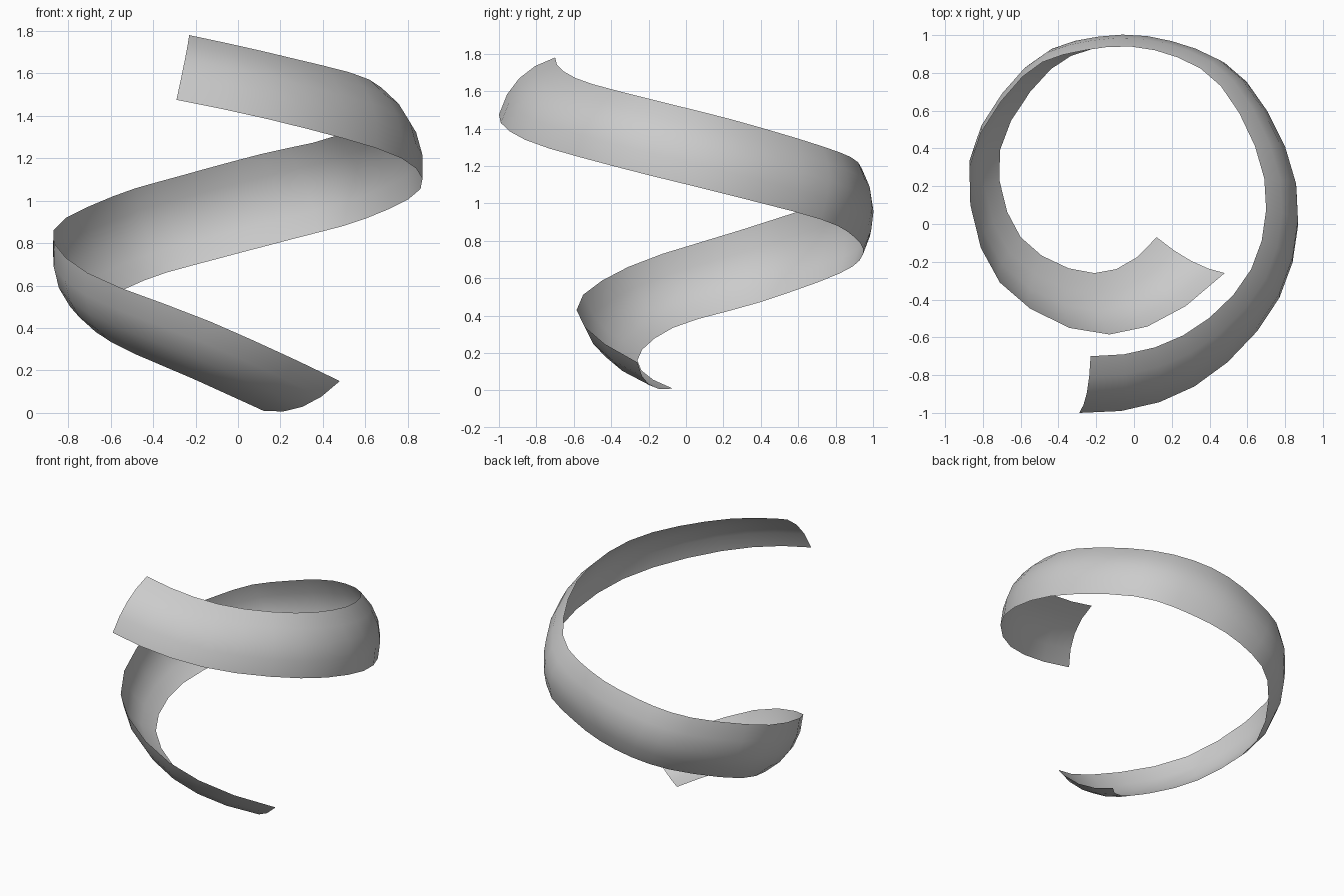
import bpy
import bmesh
from mathutils import Vector

cube = bpy.data.objects.get("Cube")
if cube:
    bpy.data.objects.remove(cube, do_unlink=True)

# Guide points along the upper and lower rims, from the top end to the bottom end
UPPER = [(-.23, -.7, 1.78), (.26, -.59, 1.67), (.62, -.24, 1.57), (.69, .24, 1.45),
         (.46, .73, 1.305), (.11, .92, 1.22), (-.26, .92, 1.12), (-.59, .78, 1.02),
         (-.87, .3, .86), (-.71, -.31, .66), (-.13, -.585, .43), (.48, -.26, .15)]
LOWER = [(-.29, -1, 1.475), (.32, -.86, 1.34), (.77, -.39, 1.2), (.86, .19, 1.055),
         (.6, .72, .915), (.26, .9, .82), (-.1, .945, .725), (-.44, .82, .625),
         (-.71, .39, .47), (-.6, -.07, .335), (-.21, -.26, .16), (.12, -.07, .01)]
STEPS = 3        # segments between neighbouring guide points
ACROSS = 4       # segments across the ribbon
BULGE = .06      # outward crown of the ribbon's cross-section


def smooth_path(points):
    """Return a rounded path that passes through every guide point."""
    pts = [Vector(p) for p in points]
    before = 3 * pts[0] - 3 * pts[1] + pts[2]
    after = 3 * pts[-1] - 3 * pts[-2] + pts[-3]
    pts = [before] + pts + [after]
    path = []
    for a, b, c, d in zip(pts, pts[1:], pts[2:], pts[3:]):
        for step in range(STEPS):
            t = step / STEPS
            path.append(b + (c - a) * t / 2
                        + (2 * a - 5 * b + 4 * c - d) * t * t / 2
                        + (3 * b - a - 3 * c + d) * t ** 3 / 2)
    path.append(pts[-2])
    return path


# Ribbon: crowned cross-sections joined along the two rims
upper, lower = smooth_path(UPPER), smooth_path(LOWER)
middle = [(u + l) / 2 for u, l in zip(upper, lower)]
last = len(middle) - 1
bm = bmesh.new()
rows = []
for i, (u, l) in enumerate(zip(upper, lower)):
    tangent = middle[min(i + 1, last)] - middle[max(i - 1, 0)]
    outward = (l - u).cross(tangent).normalized()
    row = []
    for j in range(ACROSS + 1):
        t = j / ACROSS
        row.append(bm.verts.new(u.lerp(l, t) + outward * BULGE * 4 * t * (1 - t)))
    rows.append(row)

for row, following in zip(rows, rows[1:]):
    for j in range(ACROSS):
        face = bm.faces.new((row[j], row[j + 1], following[j + 1], following[j]))
        face.smooth = True

mesh = bpy.data.meshes.new("spiral_ribbon")
bm.to_mesh(mesh)
bm.free()
ribbon = bpy.data.objects.new("spiral_ribbon", mesh)
bpy.context.collection.objects.link(ribbon)

# Plain grey finish
grey = bpy.data.materials.new("light_grey")
grey.use_nodes = True
colour = (.6, .6, .6, 1)
grey.diffuse_color = colour
for node in grey.node_tree.nodes:
    if node.type == "BSDF_PRINCIPLED":
        node.inputs["Base Color"].default_value = colour
mesh.materials.append(grey)
